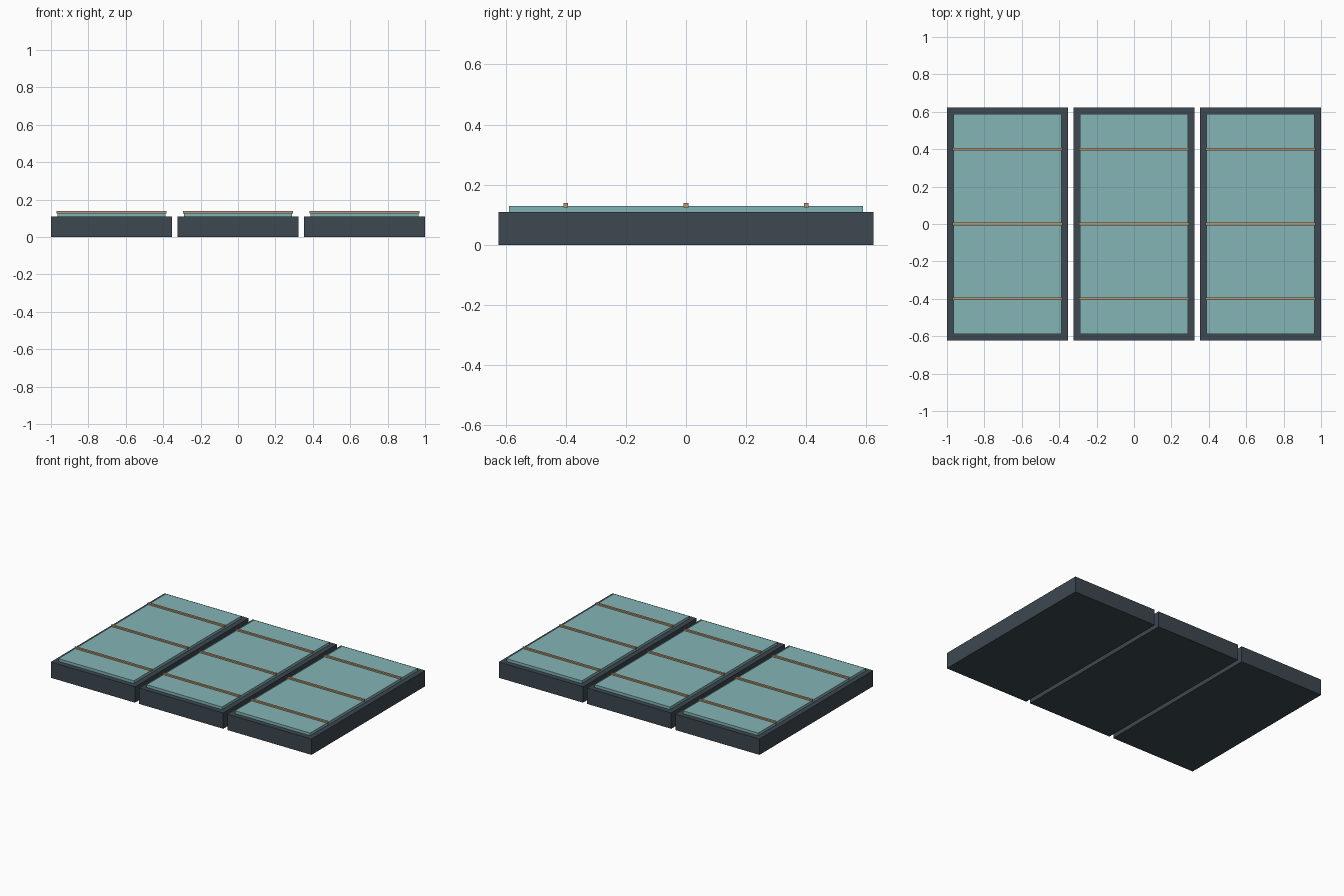
import bpy

if "Cube" in bpy.data.objects:
    bpy.data.objects.remove(bpy.data.objects["Cube"])


def material(name, color):
    m = bpy.data.materials.new(name)
    m.diffuse_color = color
    m.use_nodes = True
    m.node_tree.nodes["Principled BSDF"].inputs["Base Color"].default_value = m.diffuse_color
    return m


FRAME = material("dark_frame", (0.045, 0.065, 0.08, 1))
GLASS = material("teal_glass", (0.235, 0.46, 0.47, 1))
BAR = material("tan_bar", (0.48, 0.31, 0.17, 1))


def box(name, center_x, center_y, width, depth, z0, z1, mat):
    bpy.ops.mesh.primitive_cube_add(size=1, location=(center_x, center_y, (z0 + z1) / 2))
    ob = bpy.context.object
    ob.name = name
    ob.scale = (width, depth, z1 - z0)
    bpy.ops.object.transform_apply(location=False, rotation=False, scale=True)
    ob.data.materials.append(mat)
    return ob


# three identical cold-frame style panels side by side
for i, x in enumerate((-0.677, 0, 0.677), 1):
    # solid base tray
    box(f"base_{i}", x, 0, 0.646, 1.246, 0, 0.11, FRAME)
    # raised glass pane
    box(f"glass_{i}", x, 0, 0.578, 1.176, 0.10, 0.129, GLASS)
    # thin cross bars over the glass
    for j, y in enumerate((-0.4, 0, 0.4), 1):
        box(f"bar_{i}_{j}", x, y, 0.588, 0.015, 0.125, 0.139, BAR)
